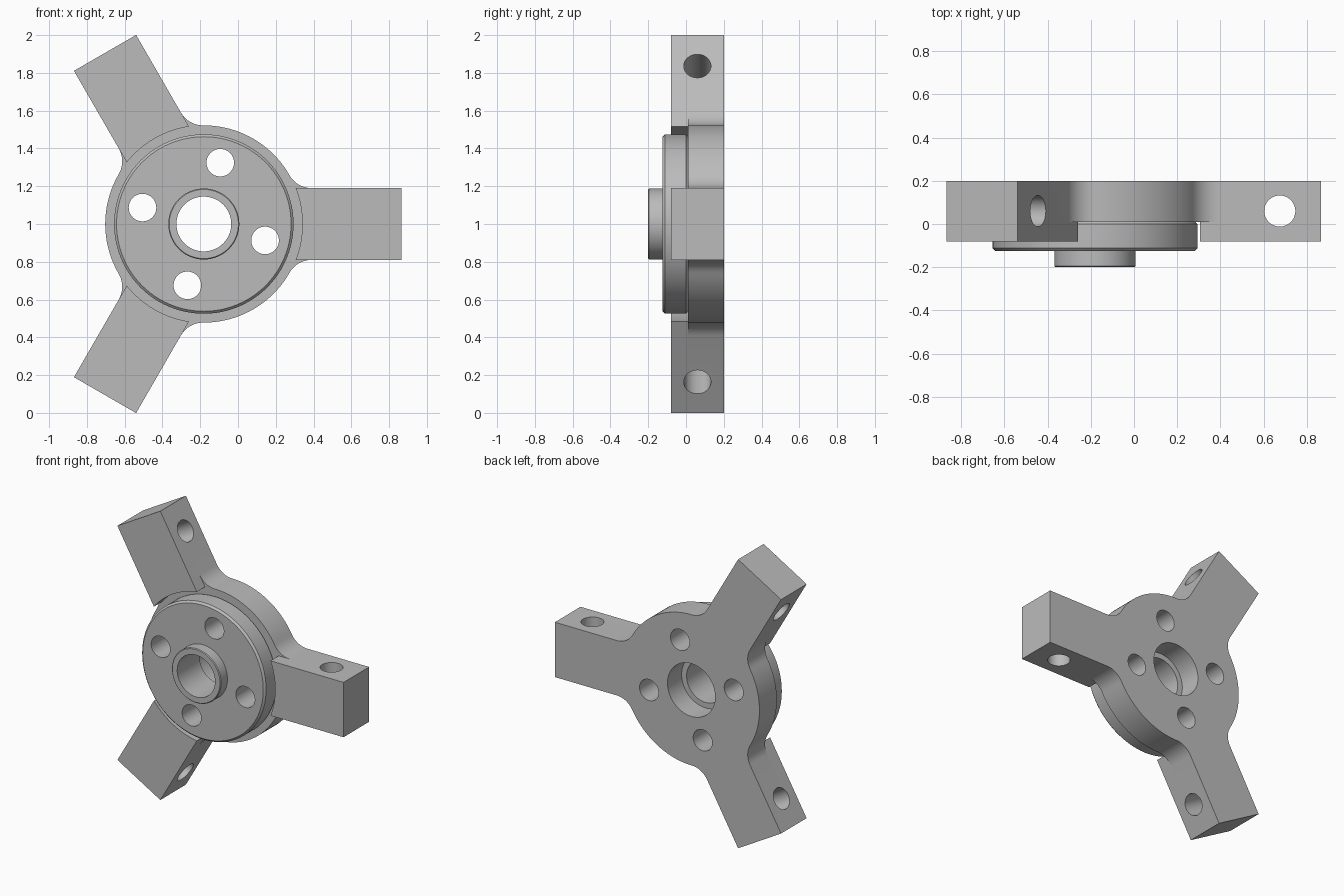
import bpy, bmesh
from math import sin, cos, pi, asin, atan2, sqrt, radians
from mathutils import Matrix, Vector

if "Cube" in bpy.data.objects:
    bpy.data.objects.remove(bpy.data.objects["Cube"])

CENTRE = Vector((-0.181, 0, 1.0))     # hub axis
HUB_R, ARM_R, HALF_W, FILLET = 0.522, 1.046, 0.19, 0.135
FRONT, STEP, BACK = -0.08, 0.01, 0.2  # depths of arm front, plate front, back
ARMS = [k * 2 * pi / 3 for k in range(3)]

grey = bpy.data.materials.new("machined_grey")
grey.use_nodes = True
colour = (0.5, 0.5, 0.5, 1)
grey.diffuse_color = colour
grey.node_tree.nodes["Principled BSDF"].inputs["Base Color"].default_value = colour


def make_object(name, bm):
    bmesh.ops.recalc_face_normals(bm, faces=bm.faces[:])
    mesh = bpy.data.meshes.new(name)
    bm.to_mesh(mesh)
    bm.free()
    mesh.materials.append(grey)
    obj = bpy.data.objects.new(name, mesh)
    obj.location = CENTRE
    bpy.context.collection.objects.link(obj)
    return obj


def arc(cx, cz, r, a0, a1, n):
    return [(cx + r * cos(a0 + (a1 - a0) * i / n),
             cz + r * sin(a0 + (a1 - a0) * i / n)) for i in range(n + 1)]


def turn(points, a):
    return [(x * cos(a) - z * sin(a), x * sin(a) + z * cos(a)) for x, z in points]


def prism(name, points, y0, y1):
    bm = bmesh.new()
    face = bm.faces.new([bm.verts.new((x, y0, z)) for x, z in points])
    new = bmesh.ops.extrude_face_region(bm, geom=[face])["geom"]
    bmesh.ops.translate(bm, vec=(0, y1 - y0, 0),
                        verts=[g for g in new if isinstance(g, bmesh.types.BMVert)])
    return make_object(name, bm)


def lathe(name, profile):
    bm = bmesh.new()
    verts = [bm.verts.new((r, y, 0)) for r, y in profile]
    edges = [bm.edges.new(pair) for pair in zip(verts, verts[1:])]
    bmesh.ops.spin(bm, geom=verts + edges, cent=(0, 0, 0), axis=(0, 1, 0),
                   angle=2 * pi, steps=96, use_merge=True)
    bmesh.ops.remove_doubles(bm, verts=bm.verts[:], dist=0.0001)
    return make_object(name, bm)


def add_cylinder(bm, radius, depth, matrix, sides=48):
    bmesh.ops.create_cone(bm, cap_ends=True, segments=sides, radius1=radius,
                          radius2=radius, depth=depth, matrix=matrix)


# Back plate: round hub blended into three arms
fillet_x = sqrt((HUB_R + FILLET) ** 2 - (HALF_W + FILLET) ** 2)
blend = atan2(HALF_W + FILLET, fillet_x)
upper = arc(fillet_x, HALF_W + FILLET, FILLET, 1.5 * pi, pi + blend, 12)
lower = [(x, -z) for x, z in reversed(upper)]
rim = arc(0, 0, HUB_R, blend, 2 * pi / 3 - blend, 24)[1:-1]
sector = lower + [(ARM_R, -HALF_W), (ARM_R, HALF_W)] + upper + rim
outline = [p for a in ARMS for p in turn(sector, a)]
parts = [prism("hub_and_arm_plate", outline, STEP, BACK)]

# Thicker front half of each arm, hollowed to the hub radius
root = asin(HALF_W / HUB_R)
block = arc(0, 0, HUB_R, root, -root, 16) + [(ARM_R, -HALF_W), (ARM_R, HALF_W)]
for name, a in zip(("left_arm", "upper_right_arm", "lower_right_arm"), ARMS):
    parts.append(prism(name + "_front", turn(block, a), FRONT, STEP))

# Front flange with chamfered rim and central boss
parts.append(lathe("front_flange", [
    (0, -0.2), (0.183, -0.2), (0.188, -0.195), (0.188, -0.125), (0.462, -0.125),
    (0.475, -0.112), (0.475, 0), (0.465, STEP), (0, STEP)]))

# Cutters: through bore, four bolt holes, a cross pin hole in each arm
along_y = Matrix.Rotation(pi / 2, 4, 'X')
bm = bmesh.new()
add_cylinder(bm, 0.145, 1, along_y, 96)
for k in range(4):
    a = radians(75 + 90 * k)
    spot = Vector((0.336 * cos(a), 0, 0.336 * sin(a)))
    add_cylinder(bm, 0.073, 1, Matrix.Translation(spot) @ along_y)
for a in ARMS:
    add_cylinder(bm, 0.072, 0.5,
                 Matrix.Rotation(-a, 4, 'Y') @ Matrix.Translation((0.856, 0.06, 0)))
holes = make_object("hole_cutter", bm)

# Cutter: wider bore from the back
bm = bmesh.new()
add_cylinder(bm, 0.183, 0.4, Matrix.Translation((0, 0.245, 0)) @ along_y, 96)
counterbore = make_object("counterbore_cutter", bm)

for obj in parts:
    for cutter in (holes, counterbore):
        cutter.hide_render = True
        mod = obj.modifiers.new("cut", 'BOOLEAN')
        mod.operation, mod.solver, mod.object = 'DIFFERENCE', 'EXACT', cutter

# Bake the cuts, then drop the cutters
depsgraph = bpy.context.evaluated_depsgraph_get()
baked = [bpy.data.meshes.new_from_object(o.evaluated_get(depsgraph)) for o in parts]
for obj, mesh in zip(parts, baked):
    obj.modifiers.clear()
    obj.data = mesh
for cutter in (holes, counterbore):
    bpy.data.objects.remove(cutter)

bpy.ops.object.select_all(action='DESELECT')
for obj in parts:
    obj.select_set(True)
bpy.context.view_layer.objects.active = parts[0]
bpy.ops.object.shade_smooth_by_angle(angle=radians(30))
